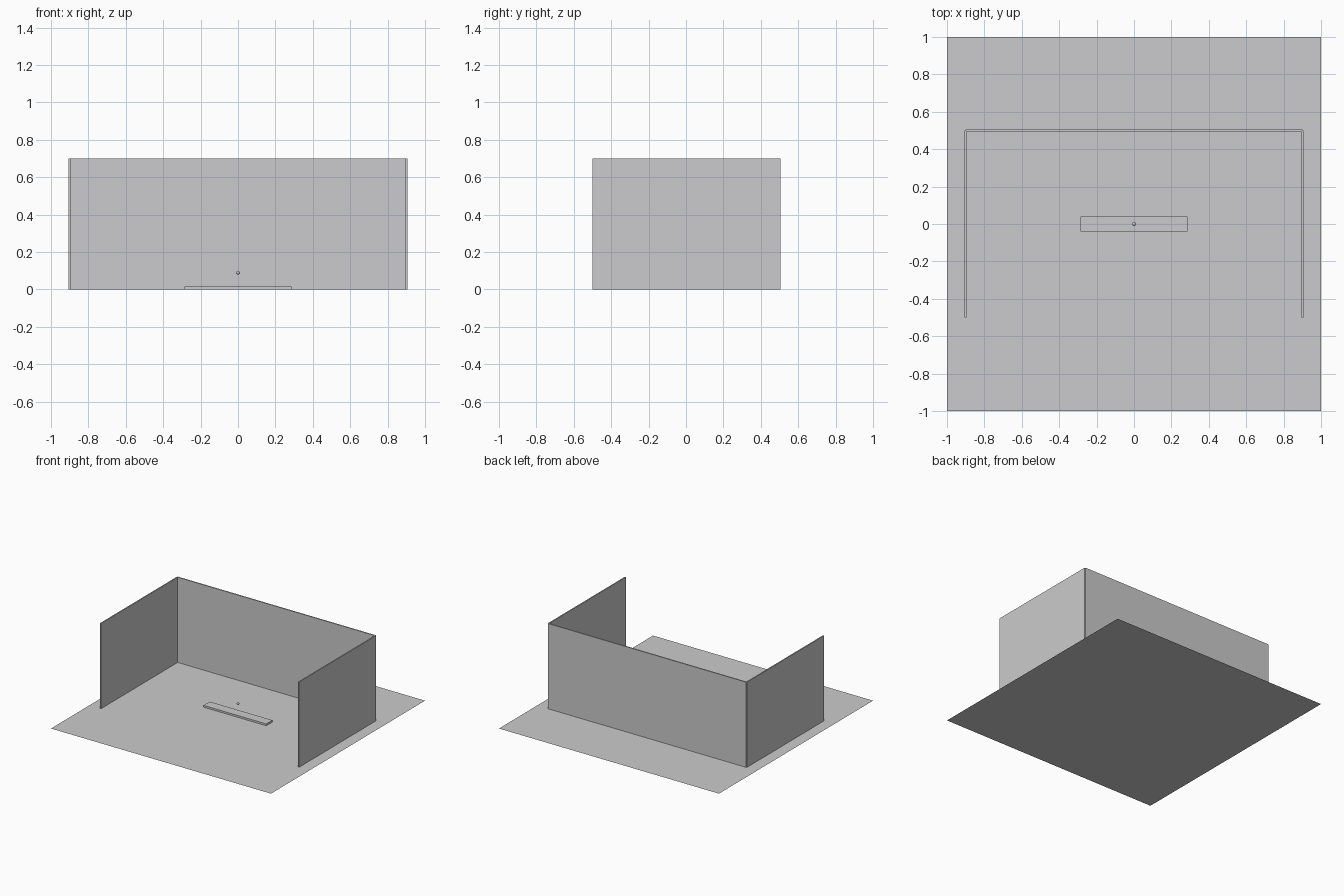
import bpy

if "Cube" in bpy.data.objects:
    bpy.data.objects.remove(bpy.data.objects["Cube"])

grey = bpy.data.materials.new("light_grey")
grey.diffuse_color = (0.6, 0.6, 0.61, 1)
grey.use_nodes = True
grey.node_tree.nodes["Principled BSDF"].inputs["Base Color"].default_value = grey.diffuse_color


def finish(name):
    ob = bpy.context.object
    ob.name = name
    ob.data.materials.append(grey)
    return ob


def box(name, centre, size):
    bpy.ops.mesh.primitive_cube_add(size=1, location=centre)
    ob = finish(name)
    ob.scale = size
    bpy.ops.object.transform_apply(location=False, rotation=False, scale=True)
    return ob


# Flat floor sheet
bpy.ops.mesh.primitive_plane_add(size=2)
finish("floor")

# Thin back wall and two side walls
box("back_wall", (0, 0.5, 0.35), (1.8, 0.01, 0.7))
for side, x in (("left", -0.9), ("right", 0.9)):
    box(side + "_wall", (x, 0, 0.35), (0.01, 1.0, 0.7))

# Low bar lying on the floor
box("floor_bar", (0, 0, 0.0075), (0.57, 0.08, 0.015))

# Small ball hovering above the bar
bpy.ops.mesh.primitive_uv_sphere_add(segments=24, ring_count=12, radius=0.01, location=(0, 0, 0.09))
finish("ball")
bpy.ops.object.shade_smooth()
